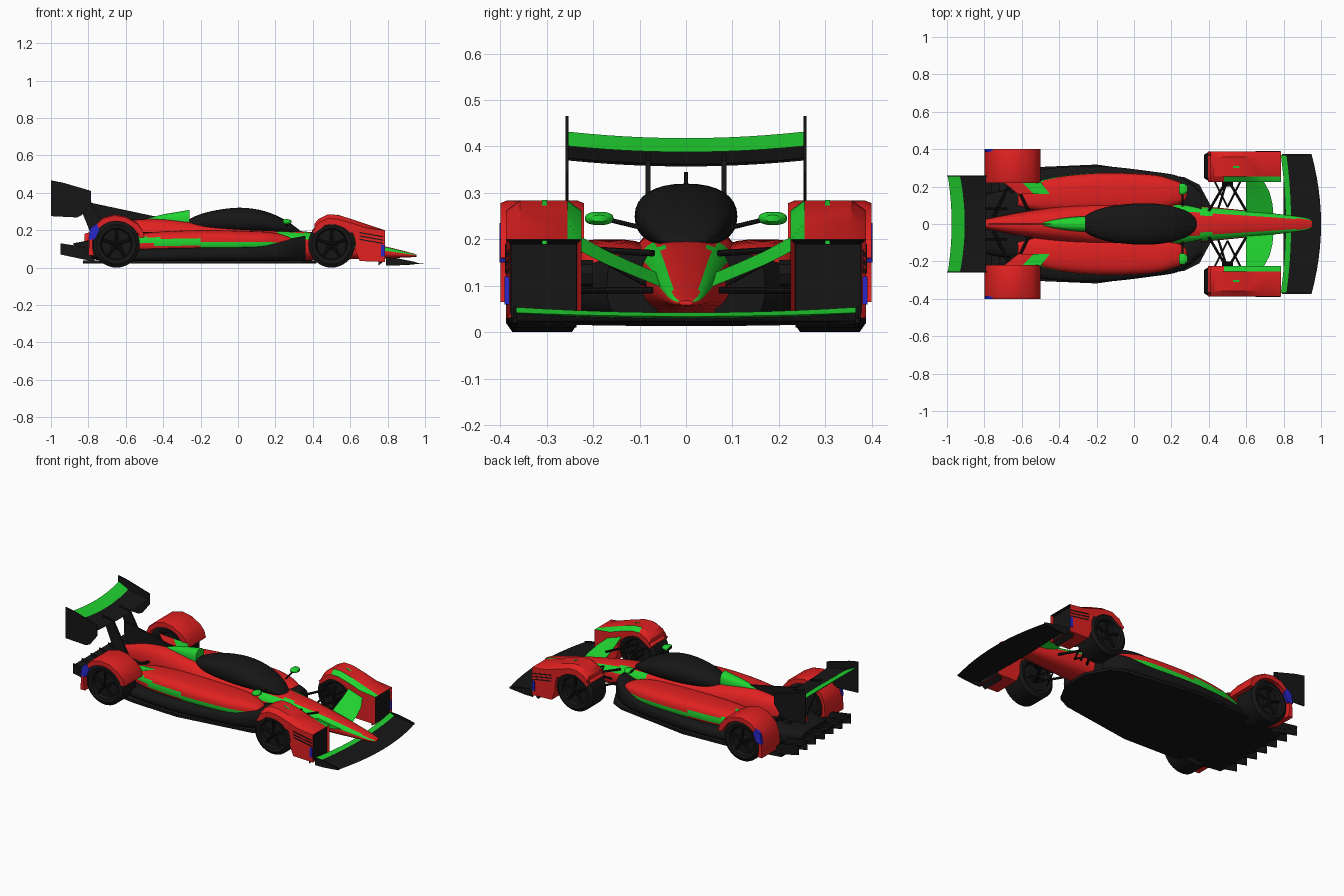
import bpy, bmesh
from math import sin, cos, pi, radians
from mathutils import Vector

if "Cube" in bpy.data.objects:
    bpy.data.objects.remove(bpy.data.objects["Cube"])

COLORS = {"red": (.75, .015, .015, 1), "green": (.015, .65, .03, 1),
          "black": (.008, .008, .008, 1), "blue": (.02, .02, .6, 1)}
MATS = []
for n, c in COLORS.items():
    m = bpy.data.materials.new(n)
    m.diffuse_color = c
    m.use_nodes = True
    m.node_tree.nodes["Principled BSDF"].inputs["Base Color"].default_value = m.diffuse_color
    MATS.append(m)
RED, GREEN, BLACK, BLUE = range(4)


def finish(name, bm, paint, mirror=False, angle=35):
    """Turn a bmesh into a painted object, optionally mirrored to the other side."""
    bmesh.ops.recalc_face_normals(bm, faces=bm.faces)
    me = bpy.data.meshes.new(name)
    bm.to_mesh(me)
    bm.free()
    for m in MATS:
        me.materials.append(m)
    for p in me.polygons:
        p.material_index = paint(p.center, p.normal) if callable(paint) else paint
    me.shade_smooth()
    me.set_sharp_from_angle(angle=radians(angle))
    ob = bpy.data.objects.new(name, me)
    bpy.context.collection.objects.link(ob)
    if mirror:
        ob.modifiers.new("mirror", "MIRROR").use_axis = (False, True, False)
    return ob


def skin(rings):
    """Bridge a list of equal point rings and cap both ends."""
    bm = bmesh.new()
    vs = [[bm.verts.new(p) for p in r] for r in rings]
    n = len(vs[0])
    for a, b in zip(vs, vs[1:]):
        for i in range(n):
            bm.faces.new((a[i], a[(i + 1) % n], b[(i + 1) % n], b[i]))
    bm.faces.new(vs[0])
    bm.faces.new(vs[-1])
    return bm


def smooth_rows(rows, k):
    """Catmull-Rom interpolation of table rows."""
    out = []
    for i in range(len(rows) - 1):
        a, b, c, d = [Vector(rows[min(max(j, 0), len(rows) - 1)]) for j in (i - 1, i, i + 1, i + 2)]
        for s in range(k):
            t = s / k
            out.append(.5 * (2 * b + (c - a) * t + (2 * a - 5 * b + 4 * c - d) * t * t
                             + (3 * b - a - 3 * c + d) * t ** 3))
    return out + [Vector(rows[-1])]


def loft(name, rows, paint, e=2.5, n=32, mirror=False):
    """Superellipse loft along x; rows are x, y centre, half width, bottom, top."""
    sp = lambda v: (abs(v) ** (2 / e)) * (1 if v > 0 else -1)
    rings = [[(x, yc + hw * sp(cos(2 * pi * i / n)), (zb + zt) / 2 + (zt - zb) / 2 * sp(sin(2 * pi * i / n)))
              for i in range(n)] for x, yc, hw, zb, zt in smooth_rows([Vector(r) for r in rows], 6)]
    return finish(name, skin(rings), paint, mirror, 50)


def prism(pts, y0, y1, drop=0, edge=.03):
    """Side profile (x, z) spread over y, with top corners chamfered by drop."""
    steps = [(y0, drop), (y0 + edge, 0), (y1 - edge, 0), (y1, drop)] if drop else [(y0, 0), (y1, 0)]
    return skin([[(x, y, z - (d if z > .2 else 0)) for x, z in pts] for y, d in steps])


def slab(name, secs, th, paint, mirror=False):
    """Wing blade along y; secs are y, front x, front z, rear x, rear z."""
    rings = [[(xf, y, zf), ((xf + xr) / 2, y, (zf + zr) / 2 - th), (xr, y, zr - .004),
              (xr, y, zr), ((xf + xr) / 2, y, (zf + zr) / 2)] for y, xf, zf, xr, zr in secs]
    return finish(name, skin(rings), paint, mirror)


def rod(name, p, q, r, paint=BLACK, flat=1):
    p, q = Vector(p), Vector(q)
    rot = (q - p).to_track_quat("Z", "Y")
    rings = [[c + rot @ Vector((r * cos(a * pi / 4), r * flat * sin(a * pi / 4), 0)) for a in range(8)] for c in (p, q)]
    finish(name, skin(rings), paint, True)


def arc(cx, cz, r, a0, a1, n=12):
    return [(cx + r * cos(radians(a0 + (a1 - a0) * i / n)), cz + r * sin(radians(a0 + (a1 - a0) * i / n)))
            for i in range(n + 1)]


# Central body with green streaks on the nose shoulders
loft("body", [(-.82, 0, .02, .10, .18), (-.62, 0, .06, .06, .245), (-.42, 0, .09, .035, .26), (-.2, 0, .11, .03, .24),
              (.05, 0, .12, .03, .22), (.28, 0, .105, .035, .2), (.42, 0, .09, .04, .185), (.62, 0, .07, .045, .15),
              (.8, 0, .05, .05, .11), (.92, 0, .033, .055, .08), (.955, 0, .015, .058, .068)],
     lambda c, n: GREEN if c.x > .2 and n.z > .3 and abs(n.y) > .35 else RED)

# Canopy and green air intake behind it
loft("canopy", [(-.28, 0, .012, .21, .235), (-.25, 0, .05, .2, .265), (-.15, 0, .09, .19, .3), (0, 0, .109, .18, .32),
                (.13, 0, .107, .18, .305), (.24, 0, .085, .18, .262), (.31, 0, .05, .18, .215), (.335, 0, .015, .185, .195)],
     BLACK, 2.3)
loft("air_intake", [(-.52, 0, .004, .22, .25), (-.42, 0, .025, .21, .28), (-.32, 0, .038, .2, .298), (-.26, 0, .04, .2, .308)], GREEN)
finish("engine_fin", prism([(-.78, .345), (-.45, .275), (-.3, .26), (-.3, .22), (-.74, .2), (-.78, .27)], -.004, .004), BLACK)

# Side pods, their dark lower sills, and the rear deck
loft("side_pod", [(-.62, .14, .05, .09, .16), (-.45, .155, .09, .075, .19), (-.2, .165, .107, .075, .2),
                  (.08, .165, .1, .08, .195), (.2, .165, .075, .085, .185), (.27, .165, .045, .1, .165), (.29, .165, .02, .115, .145)],
     lambda c, n: GREEN if abs(c.z - .135 + .05 * (c.x + .3)) < .018 and n.y > .4 else RED, 2.8, mirror=True)
loft("lower_sill", [(-.72, .14, .08, .03, .08), (-.5, .19, .1, .03, .1), (-.2, .2, .11, .03, .11),
                    (.1, .18, .1, .03, .12), (.25, .15, .1, .03, .15), (.36, .11, .06, .03, .17)], BLACK, 3, mirror=True)
loft("rear_deck", [(-.88, 0, .12, .08, .13), (-.75, 0, .17, .04, .15), (-.55, 0, .19, .03, .15)], BLACK, 4)

# Flat floor
outline = [(.42, .08), (.35, .21), (.27, .25), (-.2, .318), (-.5, .305), (-.83, .25)]
outline += [(x, -y) for x, y in reversed(outline)]
finish("floor", skin([[(x, y, z) for x, y in outline] for z in (.023, .038)]), BLACK)

# Diffuser ramp with upright strakes
slab("diffuser_ramp", [(y, -.76, .05, -.95, .12) for y in (-.26, .26)], .012, BLACK)
for i in range(7):
    y = -.255 + .085 * i
    finish("diffuser_strake", prism([(-.76, .03), (-.82, .11), (-.95, .13), (-.95, .07)], y - .003, y + .003), BLACK)


# Wheels: revolved tyre with recessed rim and spokes
def wheel(name, x, y):
    r, n = .125, 40
    prof = [(-.05, .03), (-.05, .075), (-.072, .085), (-.076, .105), (-.062, .125), (.062, .125), (.076, .105),
            (.072, .085), (.05, .078), (.05, .03), (.06, .018)]
    finish(name, skin([[(x + q * cos(2 * pi * i / n), y + dy, r + q * sin(2 * pi * i / n)) for i in range(n)]
                       for dy, q in prof]), BLACK, True)
    for k in range(5):
        a = 2 * pi * k / 5 + pi / 2
        rod(name + "_spoke", (x, y + .06, r), (x + .08 * cos(a), y + .06, r + .08 * sin(a)), .008)


wheel("front_wheel", .5, .308)
wheel("rear_wheel", -.65, .312)

# Front fenders: chamfered pontoon with an open duct in the nose
bm = prism([(.785, .03), (.785, .2), (.68, .235), (.6, .262), (.53, .282), (.48, .284), (.43, .26), (.41, .235), (.405, .18)]
           + arc(.5, .125, .128, 145, -12) + [(.65, .035)], .225, .388, .022)
bm.normal_update()
bmesh.ops.recalc_face_normals(bm, faces=bm.faces)
duct = [f for f in bm.faces if f.normal.x > .95 and f.calc_center_median().x > .78]
bmesh.ops.inset_region(bm, faces=duct, thickness=.01, use_even_offset=True)
bmesh.ops.translate(bm, verts=list({v for f in duct for v in f.verts}), vec=(-.1, 0, 0))


def fender_paint(c, n):
    inside = .66 < c.x < .77 and .038 < c.z < .198 and .23 < c.y < .383
    return BLACK if inside else GREEN if c.y < .256 and n.z > .4 and c.x > .46 else RED


finish("front_fender", bm, fender_paint, True, 25)
finish("duct_panel", prism([(.75, .01), (.775, .03), (.775, .19), (.75, .19)], .236, .377), BLACK, True)
for i in range(3):
    z = .19 - .018 * i
    finish("fender_louver", prism([(.65, z), (.775, z - .022), (.775, z - .028), (.65, z - .006)], .38, .39), BLACK, True)
    x = .53 + .08 * i
    y = .3 + .02 * (i % 2)
    finish("fender_stripe", prism([(x, .288 - .36 * (x - .52)), (x + .07, .263 - .36 * (x - .52)),
                                   (x + .07, .24 - .36 * (x - .52)), (x, .265 - .36 * (x - .52))], y, y + .01), GREEN, True)
finish("front_marker", prism([(.765, .06), (.782, .06), (.782, .12), (.765, .12)], .38, .391), BLUE, True)

# Rear fenders: arched shells over the wheels
finish("rear_fender", prism([(-.5, .16), (-.51, .2), (-.54, .24), (-.6, .274), (-.66, .284), (-.72, .268), (-.77, .225),
                             (-.795, .16), (-.8, .065), (-.77, .065)] + arc(-.65, .125, .129, 190, 15, 16), .22, .4, .006, .015),
       RED, True, 30)
finish("rear_marker", prism([(-.8, .15), (-.79, .21), (-.755, .235), (-.74, .2), (-.765, .15)], .385, .402), BLUE, True)
slab("fender_web", [(.16, -.45, .19, -.62, .19), (.225, -.5, .19, -.7, .2)], .02,
     lambda c, n: GREEN if n.z > .5 and c.x > -.58 else RED, True)

# Front wing with green rear flap
span = [-.37 + .74 * i / 12 for i in range(13)]
bow = lambda y: (y / .37) ** 2
slab("front_wing", [(y, 1 - .05 * bow(y), .024, .8, .03 + .012 * bow(y)) for y in span], .014, BLACK)
slab("front_wing_flap", [(y, .84 - .025 * bow(y), .034 + .008 * bow(y), .81 - .025 * bow(y), .042 + .012 * bow(y))
                         for y in span], .008, GREEN)
finish("front_wing_end", prism([(.79, .01), (.79, .055), (.85, .05), (.95, .03), (.95, .02), (.84, .01)], .365, .373), BLACK, True)

# Green winglets joining nose and fenders
slab("winglet", [(.055, .745, .098, .6, .125), (.11, .74, .12, .6, .148), (.17, .725, .145, .6, .175),
                 (.235, .69, .178, .6, .21)], .014, GREEN, True)

# Rear wing: bowed blade, flap, end plates and pylons
rspan = [-.255 + .51 * i / 12 for i in range(13)]
rb = lambda y: (y / .255) ** 2
slab("rear_wing", [(y, -.79, .362 + .013 * rb(y), -.94, .388 + .013 * rb(y)) for y in rspan], .018, BLACK)
slab("rear_wing_flap", [(y, -.905 - .025 * rb(y), .388 + .013 * rb(y), -.975 - .02 * rb(y), .418 + .014 * rb(y))
                        for y in rspan], .01, GREEN)
finish("rear_wing_end", prism([(-1, .275), (-1, .466), (-.94, .455), (-.785, .41), (-.785, .345), (-.835, .28), (-.86, .268)],
                              .253, .26), BLACK, True)
finish("wing_pylon", prism([(-.87, .385), (-.795, .37), (-.68, .16), (-.77, .14)], .076, .087), BLACK, True)

# Mirrors on stalks
loft("mirror", [(.24, .187, .02, .236, .254), (.25, .187, .03, .231, .259), (.27, .187, .028, .232, .258), (.285, .187, .015, .238, .252)],
     lambda c, n: BLACK if n.x < -.8 else GREEN, mirror=True)
rod("mirror_stalk", (.26, .17, .243), (.26, .095, .225), .005)

# Suspension links, front and rear
for z0, z1 in ((.17, .18), (.09, .09)):
    for x0 in (.4, .6):
        rod("front_link", (x0, .07, z0), (.5, .24, z1), .007)
        rod("front_cross_link", (.5, .09, z0), (x0 - .03 if x0 > .5 else x0 + .03, .23, z1), .005)
    for x0 in (-.75, -.55):
        rod("rear_link", (x0, .04, z0), (-.65, .25, z1), .008)
rod("front_pushrod", (.45, .08, .1), (.5, .24, .19), .006)
rod("rear_axle", (-.65, .03, .125), (-.65, .27, .125), .014)
rod("front_axle", (.5, .2, .125), (.5, .27, .125), .03)
